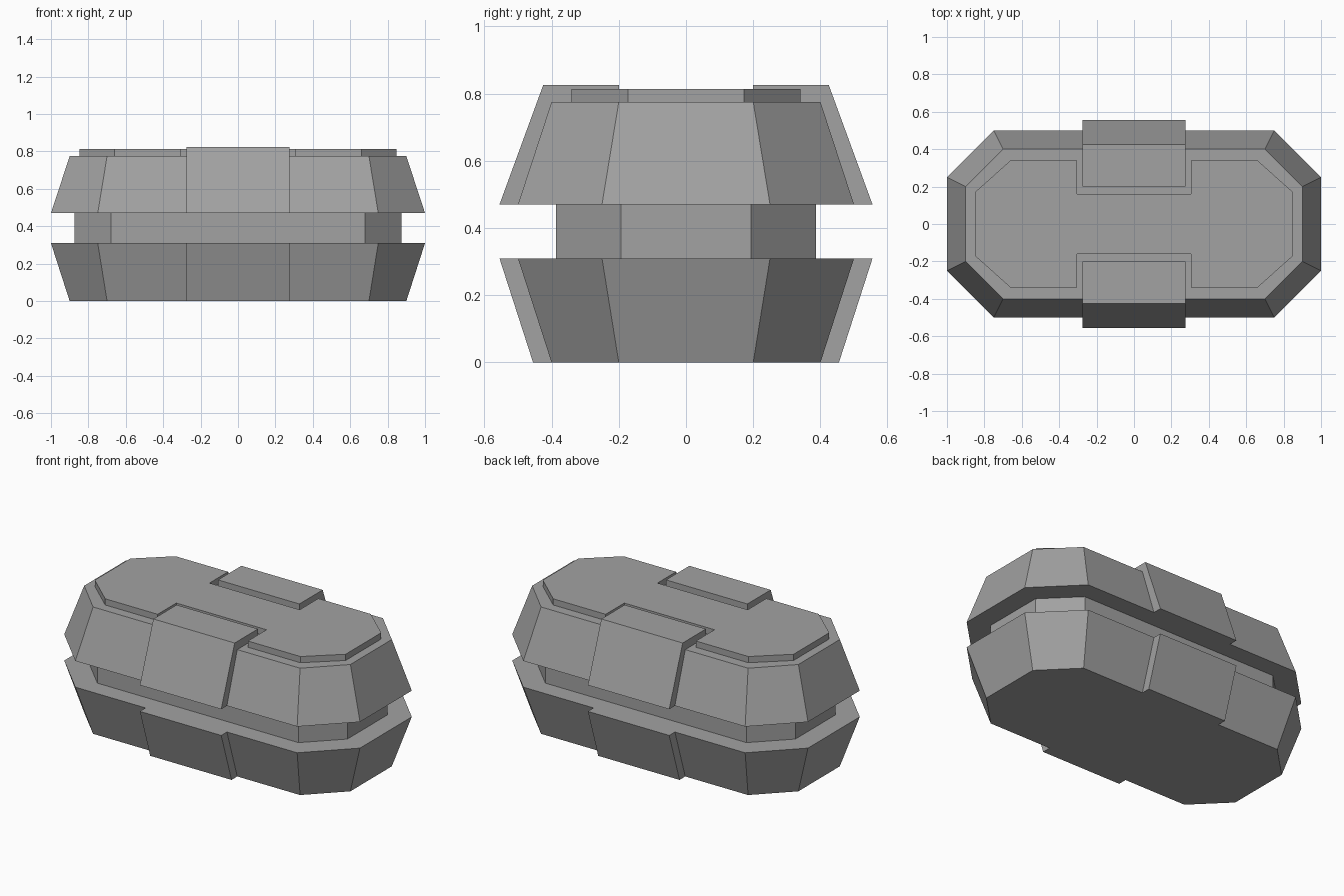
import bpy

cube = bpy.data.objects.get("Cube")
if cube:
    bpy.data.objects.remove(cube, do_unlink=True)

grey = bpy.data.materials.new("plain grey")
grey.use_nodes = True
colour = (0.36, 0.36, 0.36, 1)
grey.diffuse_color = colour
grey.node_tree.nodes["Principled BSDF"].inputs["Base Color"].default_value = colour


def loft(name, low, z_low, high, z_high):
    """Solid between two matching outlines, listed counter-clockwise."""
    n = len(low)
    verts = [(x, y, z_low) for x, y in low] + [(x, y, z_high) for x, y in high]
    faces = [(i, (i + 1) % n, n + (i + 1) % n, n + i) for i in range(n)]
    faces += [tuple(reversed(range(n))), tuple(range(n, 2 * n))]
    mesh = bpy.data.meshes.new(name)
    mesh.from_pydata(verts, [], faces)
    mesh.materials.append(grey)
    obj = bpy.data.objects.new(name, mesh)
    bpy.context.collection.objects.link(obj)
    return obj


def outline(x, y, corner_x, corner_y, step_x=None, step_y=None):
    """Long octagon, optionally stepped in or out at the middle of each long side."""
    quarter = [(x, corner_y), (corner_x, y)]
    if step_x:
        quarter += [(step_x, y), (step_x, step_y)]
    half = quarter + [(-px, py) for px, py in reversed(quarter)]
    return half + [(-px, -py) for px, py in half]


def rectangle(x, y0, y1):
    return [(-x, y0), (x, y0), (x, y1), (-x, y1)]


BLOCK = 0.275
SEAM_LOW, SEAM_HIGH, DECK = 0.31, 0.47, 0.775

# Lower shell with a protruding block on each long side
loft("lower_shell",
     outline(0.9, 0.4, 0.7, 0.2, BLOCK, 0.455), 0,
     outline(1, 0.5, 0.75, 0.25, BLOCK, 0.555), SEAM_LOW)

# Recessed core between the shells
core = outline(0.875, 0.387, 0.68, 0.193)
loft("core", core, SEAM_LOW, core, SEAM_HIGH)

# Upper shell
loft("upper_shell",
     outline(1, 0.5, 0.75, 0.25), SEAM_HIGH,
     outline(0.9, 0.4, 0.7, 0.2), DECK)

# Raised top plate, notched around the latches
plate = outline(0.848, 0.34, 0.66, 0.172, 0.305, 0.16)
loft("top_plate", plate, DECK, plate, 0.813)

# Latches overlapping the upper shell, front and back
loft("front_latch",
     rectangle(BLOCK, -0.555, -0.2), SEAM_HIGH,
     rectangle(BLOCK, -0.425, -0.2), 0.825)
loft("back_latch",
     rectangle(BLOCK, 0.2, 0.555), SEAM_HIGH,
     rectangle(BLOCK, 0.2, 0.425), 0.825)
